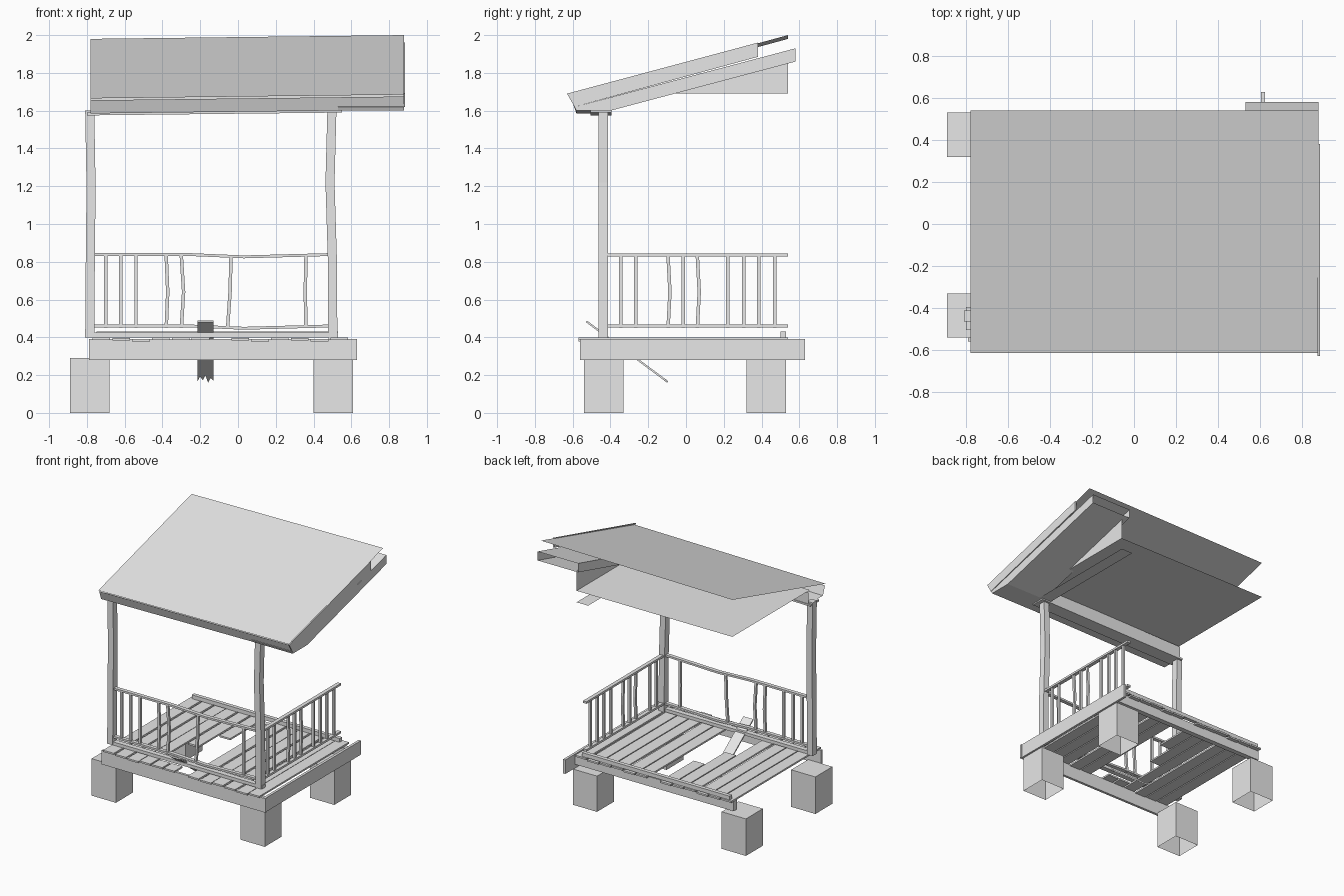
import bpy, bmesh, math
from mathutils import Vector

cube = bpy.data.objects.get("Cube")
if cube:
    bpy.data.objects.remove(cube, do_unlink=True)

GREY = (0.8, 0.8, 0.8, 1)
mat = bpy.data.materials.new("weathered_grey")
mat.use_nodes = True
mat.diffuse_color = GREY
mat.node_tree.nodes["Principled BSDF"].inputs["Base Color"].default_value = GREY


def finish(name, bm, fix=True):
    if fix:
        bmesh.ops.recalc_face_normals(bm, faces=bm.faces)
    me = bpy.data.meshes.new(name)
    bm.to_mesh(me)
    bm.free()
    me.materials.append(mat)
    ob = bpy.data.objects.new(name, me)
    bpy.context.collection.objects.link(ob)
    return ob


def box(name, x, y, z, open_bottom=False):
    """Box from (min, max) ranges."""
    bm = bmesh.new()
    bmesh.ops.create_cube(bm, size=1)
    for v in bm.verts:
        v.co = [r[0] if c < 0 else r[1] for c, r in zip(v.co, (x, y, z))]
    if open_bottom:
        low = [f for f in bm.faces if f.normal.z < -0.9]
        bmesh.ops.delete(bm, geom=low, context='FACES_ONLY')
    return finish(name, bm)


def sheet(name, pts):
    bm = bmesh.new()
    bm.faces.new([bm.verts.new(p) for p in pts])
    return finish(name, bm, False)


def extrude_x(name, profile, x0, x1, caps=True, skip=(), tilt=0):
    """Extrude a (y, z) profile along x, leaving out the listed sides."""
    bm = bmesh.new()
    a, b = [[bm.verts.new((x, y, z + tilt * (x - x1))) for y, z in profile] for x in (x0, x1)]
    n = len(profile)
    for i in range(n):
        if i not in skip:
            j = (i + 1) % n
            bm.faces.new((a[i], a[j], b[j], b[i]))
    if caps:
        bm.faces.new(a[::-1])
        bm.faces.new(b)
    return finish(name, bm)


def bar(name, path, w, d, axis='Z'):
    """Square bar through bent path points, running along z, x or y."""
    bm = bmesh.new()
    rings = []
    for p in path:
        ring = []
        for s, t in ((-1, -1), (1, -1), (1, 1), (-1, 1)):
            off = {'Z': (s * w, t * d, 0), 'X': (0, s * w, t * d), 'Y': (s * w, 0, t * d)}[axis]
            ring.append(bm.verts.new(Vector(p) + Vector(off) / 2))
        rings.append(ring)
    for a, b in zip(rings, rings[1:]):
        for i in range(4):
            j = (i + 1) % 4
            bm.faces.new((a[i], a[j], b[j], b[i]))
    bm.faces.new(rings[0][::-1])
    bm.faces.new(rings[-1])
    return finish(name, bm)


# Foundation blocks, hollow underneath
for side, x, top in (("left", 0.40, 0.28), ("right", -0.89, 0.29)):
    for end, y in (("front", -0.54), ("back", 0.32)):
        box(f"{end}_{side}_block", (x, x + 0.21), (y, y + 0.21), (0, top), True)

# Deck frame
box("front_deck_beam", (-0.79, 0.63), (-0.56, -0.54), (0.28, 0.39))
box("side_deck_beam", (0.605, 0.625), (-0.56, 0.63), (0.28, 0.39))
box("back_deck_beam", (-0.77, 0.605), (0.47, 0.51), (0.31, 0.385))
box("back_deck_strip", (-0.75, 0.53), (0.50, 0.53), (0.40, 0.43))

# Deck boards, some missing or broken off
COUNT, LEFT, PITCH = 13, -0.77, 0.105
starts = {4: -0.12, 5: 0.12}
for i in range(COUNT):
    if i == 6:
        continue
    x = LEFT + i * PITCH
    drop = 0.004 * (i % 3)
    box(f"deck_board_{i}", (x, x + PITCH - 0.012), (starts.get(i, -0.57), 0.54),
        (0.387 - drop, 0.40 - drop))
for i in starts:
    x = LEFT + i * PITCH
    box(f"board_stub_{i}", (x, x + PITCH - 0.012), (-0.57, -0.47), (0.387, 0.40))

# Fallen plank with a splintered lower end
top, low = Vector((0, -0.53, 0.48)), Vector((0, -0.10, 0.16))
teeth = [0.98, 0.90, 0.96, 0.88, 1.0, 0.92, 0.97]
outline = [(0, 0)] + [(k / 6, t) for k, t in enumerate(teeth)] + [(1, 0)]
bm = bmesh.new()
face = bm.faces.new([bm.verts.new(top.lerp(low, t) + Vector((-0.215 + 0.085 * s, 0, 0)))
                     for s, t in outline])
ext = bmesh.ops.extrude_face_region(bm, geom=[face])
bmesh.ops.translate(bm, vec=(0, 0.006, 0.008),
                    verts=[g for g in ext["geom"] if isinstance(g, bmesh.types.BMVert)])
finish("fallen_plank", bm)

# Warped posts
bar("right_post", [(-0.785, -0.438, 0.40), (-0.782, -0.438, 0.8),
                   (-0.778, -0.438, 1.2), (-0.785, -0.438, 1.6)], 0.048, 0.052)
bar("left_post", [(0.502, -0.438, 0.39), (0.50, -0.438, 0.8),
                  (0.487, -0.438, 1.22), (0.497, -0.438, 1.6)], 0.048, 0.052)

# Front railing, sagging in the middle
FY = -0.44
for name, z, sag in (("top", 0.838, 0.012), ("bottom", 0.46, 0.012)):
    bar(f"front_{name}_rail", [(-0.76, FY, z), (-0.25, FY, z), (0.03, FY, z - sag), (0.48, FY, z)],
        0.03, 0.015, 'X')
box("front_sill", (-0.76, 0.53), (-0.46, -0.42), (0.40, 0.425))
front = ((-0.70, 0, 0), (-0.62, 0, 0), (-0.54, 0, 0), (-0.38, 0.008, 0),
         (-0.30, 0.012, 0), (-0.055, 0.004, 0.018), (0.36, -0.004, 0))
for i, (x, bow, lean) in enumerate(front):
    bar(f"front_baluster_{i}", [(x, FY, 0.45), (x + bow + lean / 2, FY, 0.64),
                                (x + lean, FY, 0.83)], 0.018, 0.018)

# Side railing
for name, z in (("top", 0.835), ("bottom", 0.46)):
    bar(f"side_{name}_rail", [(0.50, -0.415, z), (0.50, 0.54, z)], 0.03, 0.016, 'Y')
for i, y in enumerate((-0.345, -0.265, -0.095, -0.015, 0.06, 0.22, 0.305, 0.385, 0.47)):
    bow = 0.01 if i in (2, 4) else 0
    bar(f"side_baluster_{i}", [(0.50, y, 0.45), (0.50, y + bow, 0.64), (0.50, y, 0.83)],
        0.018, 0.018)

# Beams under the roof
bar("post_plate", [(-0.80, -0.45, 1.582), (0.55, -0.45, 1.597)], 0.11, 0.014, 'X')
extrude_x("side_roof_beam", [(-0.40, 1.60), (0.54, 1.60), (0.54, 1.69), (-0.40, 1.69)],
          0.47, 0.57, False, (1, 3))
sheet("ceiling", [(-0.78, -0.42, 1.69), (0.56, -0.42, 1.69), (0.56, 0.54, 1.69), (-0.78, 0.54, 1.69)])
sheet("gable_wall", [(0.57, -0.08, 1.69), (0.57, 0.54, 1.69), (0.57, 0.54, 1.85)])

# Hollow eaves along the front and the sloping side
extrude_x("front_eave", [(-0.605, 1.675), (-0.58, 1.605), (-0.40, 1.605), (-0.40, 1.70)],
          -0.78, 0.88, False, (3,), 0.012)
extrude_x("side_eave", [(-0.59, 1.62), (-0.58, 1.60), (-0.40, 1.60), (0.58, 1.86), (0.58, 1.93)],
          0.53, 0.88, True, (3,))
extrude_x("side_fascia", [(-0.63, 1.69), (-0.59, 1.62), (0.38, 1.885), (0.38, 1.96)], 0.875, 0.885)

# Roof sheet, slightly lower on one side
sheet("roof_sheet", [(-0.78, -0.615, 1.665), (0.88, -0.615, 1.685), (0.88, 0.54, 2.0), (-0.78, 0.54, 1.98)])
